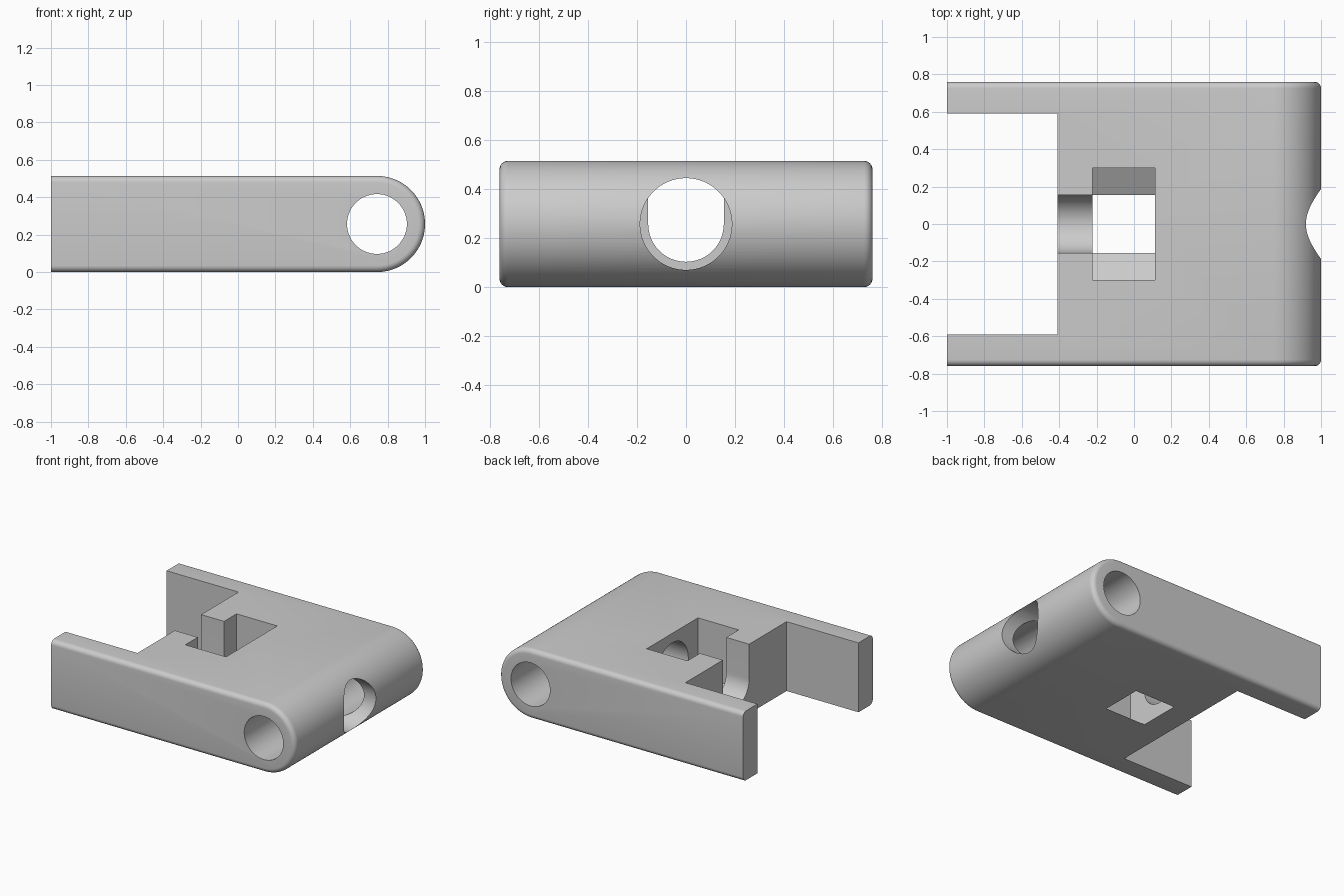
import bpy, bmesh
from math import pi, cos, sin, radians
from mathutils import Vector

cube = bpy.data.objects.get("Cube")
if cube:
    bpy.data.objects.remove(cube, do_unlink=True)

HALF_WIDTH, HEIGHT, FILLET = 0.76, 0.514, 0.035
R = HEIGHT / 2          # radius of the rounded end, also the mid height
PIVOT_X = 1 - R

grey = bpy.data.materials.new("plain grey")
grey.use_nodes = True
colour = (0.6, 0.6, 0.6, 1)
grey.diffuse_color = colour
grey.node_tree.nodes["Principled BSDF"].inputs["Base Color"].default_value = colour


def arc(u, v, radius, start, end, steps):
    """Points on an arc, angles in degrees."""
    angles = [radians(start + (end - start) * i / steps) for i in range(steps + 1)]
    return [(u + radius * cos(a), v + radius * sin(a)) for a in angles]


def prism(name, profile, axis, low, high):
    """Extrude a closed profile along x (profile in y, z) or y (profile in x, z)."""
    def place(u, v, d):
        return (d, u, v) if axis == "x" else (u, d, v)
    bm = bmesh.new()
    face = bm.faces.new([bm.verts.new(place(u, v, low)) for u, v in profile])
    new = bmesh.ops.extrude_face_region(bm, geom=[face])["geom"]
    shift = Vector(place(0, 0, high - low))
    bmesh.ops.translate(bm, vec=shift, verts=[g for g in new if isinstance(g, bmesh.types.BMVert)])
    bmesh.ops.recalc_face_normals(bm, faces=bm.faces)
    mesh = bpy.data.meshes.new(name)
    bm.to_mesh(mesh)
    bm.free()
    obj = bpy.data.objects.new(name, mesh)
    bpy.context.collection.objects.link(obj)
    return obj


# Body: plate with a half-round end
outline = [(-1, 0)] + arc(PIVOT_X, R, R, -90, 90, 48) + [(-1, HEIGHT)]
body = prism("hinge_body", outline, "y", -HALF_WIDTH, HALF_WIDTH)
body.data.materials.append(grey)

# Round the outer rims of both side faces, leaving the arm ends square
bm = bmesh.new()
bm.from_mesh(body.data)
rims = []
for e in bm.edges:
    a, b = (v.co for v in e.verts)
    if abs(a.y - b.y) < 1e-4 and (a.x > -0.99 or b.x > -0.99):
        rims.append(e)
bmesh.ops.bevel(bm, geom=rims, offset=FILLET, offset_type="OFFSET", segments=6,
                profile=0.5, affect="EDGES", clamp_overlap=False)
bm.to_mesh(body.data)
bm.free()

# Cutters: gap between the arms, pivot hole, bolt bore, nut pocket, bolt slot
nut = arc(0, R, 0.3 / cos(pi / 6), -150, -30, 2)
nut += [(0.3, 0.8), (-0.3, 0.8)]
slot = arc(0, R, 0.154, -180, 0, 32) + [(0.154, 0.8), (-0.154, 0.8)]
gap = [(-1.3, -0.3), (-0.41, -0.3), (-0.41, 0.9), (-1.3, 0.9)]
cutters = [
    prism("arm_gap_cutter", gap, "y", -0.592, 0.592),
    prism("pivot_hole_cutter", arc(PIVOT_X, R, 0.16, 0, 354, 59), "y", -1, 1),
    prism("bolt_bore_cutter", arc(0, R, 0.187, 0, 354, 59), "x", 0.0, 1.3),
    prism("nut_pocket_cutter", nut, "x", -0.222, 0.112),
    prism("bolt_slot_cutter", slot, "x", -0.7, -0.1),
]
bpy.context.view_layer.objects.active = body
for cutter in cutters:
    cutter.hide_render = True
    mod = body.modifiers.new(cutter.name, "BOOLEAN")
    mod.operation, mod.solver, mod.object = "DIFFERENCE", "EXACT", cutter
    bpy.ops.object.modifier_apply(modifier=mod.name)
    bpy.data.objects.remove(cutter, do_unlink=True)

# Smooth the curved surfaces, keep the machined edges crisp
bpy.ops.object.select_all(action="DESELECT")
body.select_set(True)
bpy.ops.object.shade_smooth_by_angle(angle=radians(30))
